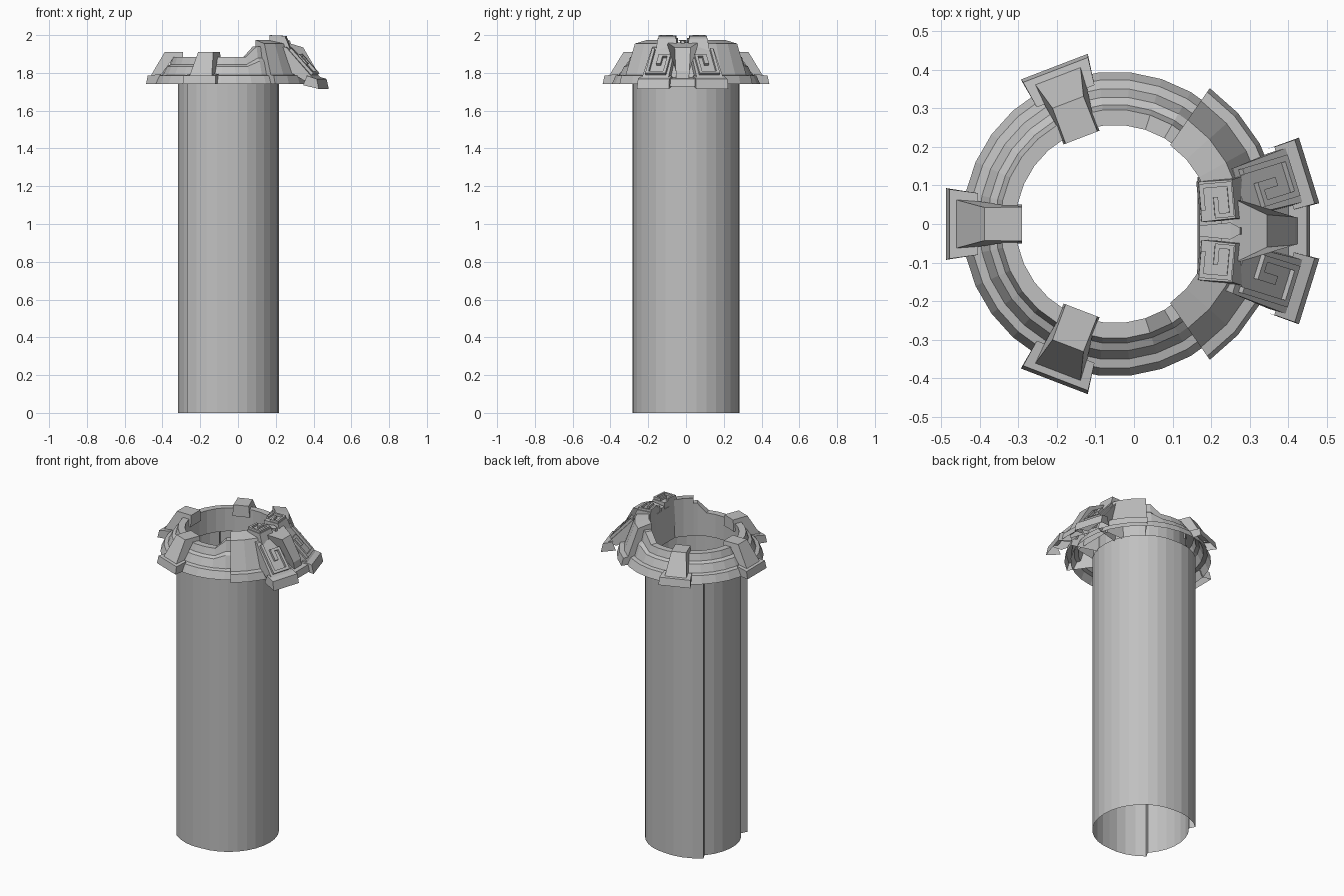
import bpy, bmesh
from math import sin, cos, radians
from mathutils import Vector, Matrix

if "Cube" in bpy.data.objects:
    bpy.data.objects.remove(bpy.data.objects["Cube"])

stone = bpy.data.materials.new("grey_stone")
stone.use_nodes = True
GREY = (0.53, 0.53, 0.53, 1)
stone.diffuse_color = GREY
stone.node_tree.nodes["Principled BSDF"].inputs["Base Color"].default_value = GREY

AXIS_X = -0.05        # centre of the shaft
CREST_Y = -0.018      # centre line of the crest group


def finish(name, bm, recalc=True):
    if recalc:
        bmesh.ops.recalc_face_normals(bm, faces=bm.faces)
    mesh = bpy.data.meshes.new(name)
    bm.to_mesh(mesh)
    bm.free()
    mesh.materials.append(stone)
    obj = bpy.data.objects.new(name, mesh)
    bpy.context.collection.objects.link(obj)


def placement(angle, y0):
    return Matrix.Translation((AXIS_X, y0, 0)) @ Matrix.Rotation(radians(angle), 4, 'Z')


def sweep(name, profile, angles, closed=False, lift=lambda a, z: 0):
    """Turn a (radius, height) profile around the shaft, open underneath."""
    bm = bmesh.new()
    rows = []
    for a in angles:
        c, s = cos(radians(a)), sin(radians(a))
        rows.append([bm.verts.new((AXIS_X + r * c, r * s, z + lift(a, z))) for r, z in profile])
    pairs = list(zip(rows, rows[1:])) + ([(rows[-1], rows[0])] if closed else [])
    for p, q in pairs:
        for i in range(len(profile) - 1):
            bm.faces.new((p[i], p[i + 1], q[i + 1], q[i]))
    if not closed:
        bm.faces.new(rows[0])
        bm.faces.new(rows[-1])
    finish(name, bm)


def wedge(name, angle, profile, y0=0.0, under=()):
    """Mirror-symmetric shell of (radius, height, half width); under only bounds its sides."""
    bm = bmesh.new()
    rot = placement(angle, y0)
    points = list(profile) + list(under)
    sides = [[bm.verts.new(rot @ Vector((r, k * w, z))) for r, z, w in points] for k in (1, -1)]
    for i in range(len(profile) - 1):
        bm.faces.new((sides[0][i], sides[0][i + 1], sides[1][i + 1], sides[1][i]))
    for side in sides:
        bm.faces.new(side)
    finish(name, bm)


def bars(name, angle, y0, start, end, rects, height, flip):
    """Raised bars (v0, v1, u0, u1) on a slope from start to end, both (radius, height)."""
    bm = bmesh.new()
    rot = placement(angle, y0)
    a, b = Vector((start[0], 0, start[1])), Vector((end[0], 0, end[1]))
    down = (b - a).normalized()
    up = Vector((-down.z, 0, down.x))
    frame = Matrix((down, (0, 1, 0), up)).transposed().to_4x4()
    for v0, v1, u0, u1 in rects:
        mid = a + down * (v0 + v1) / 2 + up * (height / 2 - 0.001)
        mid.y = flip * (u0 + u1) / 2
        bmesh.ops.create_cube(bm, size=1, matrix=rot @ Matrix.Translation(mid) @ frame
                              @ Matrix.Diagonal((v1 - v0, u1 - u0, height, 1)))
    finish(name, bm)


# Open shaft: the wall swells toward -x, then steps in to a round back panel
outline = []
for i in range(25):
    deg = -137 + 274 * i / 24
    a = radians(deg)
    swell = 1 + 0.13 * max(0, (abs(deg) - 90) / 47)
    outline.append((0.267 * swell * cos(a), 0.28 * swell * sin(a)))
for i in range(8):
    a = radians(138.5 + 83 * i / 7)
    outline.append((0.27 * cos(a), 0.27 * sin(a)))
bm = bmesh.new()
low, high = ([bm.verts.new((AXIS_X + x, y, z)) for x, y in outline] for z in (0, 1.75))
for i in range(len(outline)):
    j = (i + 1) % len(outline)
    bm.faces.new((low[i], low[j], high[j], high[i]))
finish("shaft_wall", bm, recalc=False)


# Stepped rim, rising toward the crest
def rim_lift(a, z):
    a = min(a, 360 - a)
    rise = max(0, min(1, (72 - a) / 12))
    return 0.055 * rise * max(0, min(1, (z - 1.79) / 0.09))


rim_profile = [(0.395, 1.74), (0.375, 1.785), (0.352, 1.79), (0.33, 1.835),
               (0.31, 1.845), (0.297, 1.885), (0.257, 1.885), (0.257, 1.74)]
sweep("rim", rim_profile, range(0, 360, 12), True, rim_lift)

# Three clamps over the rim, each a wide foot and a narrow arm
foot = [(0.437, 1.74, 0.093), (0.428, 1.785, 0.09), (0.355, 1.795, 0.08)]
foot_under = [(0.38, 1.74, 0.082)]
arm = [(0.412, 1.785, 0.063), (0.338, 1.91, 0.043), (0.24, 1.91, 0.044), (0.24, 1.84, 0.05)]
arm_under = [(0.258, 1.84, 0.05), (0.26, 1.875, 0.05), (0.295, 1.875, 0.05), (0.36, 1.785, 0.06)]
for label, angle in (("back", 111), ("side", 180), ("front", 249)):
    wedge(label + "_clamp_foot", angle, foot, under=foot_under)
    wedge(label + "_clamp_arm", angle, arm, under=arm_under)

# Raised shoulders on both sides of the crest
shoulder = [(0.43, 1.74), (0.418, 1.785), (0.39, 1.79), (0.33, 1.955),
            (0.25, 1.975), (0.25, 1.74)]
for label, k in (("back", 1), ("front", -1)):
    sweep(label + "_shoulder", shoulder, [k * a for a in (16, 29, 42, 55)])

# Flat wall behind the crest
wedge("crest_back", 0, [(0.34, 1.75, 0.13), (0.32, 1.94, 0.12), (0.22, 1.95, 0.125),
                        (0.215, 1.74, 0.14)], CREST_Y)

# Paired shields with posts and square hook reliefs
shield_foot = [(0.528, 1.715, 0.089), (0.516, 1.768, 0.087), (0.46, 1.785, 0.085)]
shield_foot_under = [(0.44, 1.735, 0.085)]
shield = [(0.495, 1.768, 0.074), (0.34, 1.935, 0.064), (0.28, 1.945, 0.058)]
shield_under = [(0.28, 1.85, 0.058), (0.44, 1.76, 0.074)]
post = [(0.335, 1.92, 0.056), (0.31, 1.982, 0.05), (0.222, 1.986, 0.052), (0.217, 1.82, 0.054)]
hook = [(0.02, 0.2, 0.04, 0.056), (0.184, 0.2, -0.052, 0.056), (0.06, 0.2, -0.056, -0.04),
        (0.06, 0.076, -0.056, -0.01), (0.06, 0.13, -0.014, 0.01)]
small_hook = [(0, 0.085, 0.034, 0.046), (0.073, 0.085, -0.04, 0.046), (0.035, 0.085, -0.046, -0.034),
              (0.035, 0.047, -0.046, 0.008), (0, 0.012, -0.024, 0.046)]
for label, k in (("back", 1), ("front", -1)):
    angle = 17.3 * k
    post_y = CREST_Y + 0.056 * k
    wedge(label + "_shield_foot", angle, shield_foot, CREST_Y, shield_foot_under)
    wedge(label + "_shield", angle, shield, CREST_Y, shield_under)
    bars(label + "_shield_hook", angle, CREST_Y, (0.34, 1.935), (0.495, 1.768), hook, 0.016, k)
    wedge(label + "_post", 5 * k, post, post_y)
    bars(label + "_post_hook", 5 * k, post_y, (0.222, 1.986), (0.31, 1.982), small_hook, 0.0145, k)

# Central crest with nose and tongue
wedge("crest_skirt", 0, [(0.507, 1.728, 0.085), (0.498, 1.768, 0.08), (0.45, 1.775, 0.08),
                         (0.30, 1.93, 0.07)], CREST_Y, [(0.30, 1.88, 0.07), (0.44, 1.74, 0.08)])
wedge("crest_nose", 0, [(0.475, 1.765, 0.034), (0.468, 1.81, 0.036), (0.395, 1.935, 0.042),
                        (0.305, 1.962, 0.085), (0.275, 1.962, 0.03), (0.28, 1.9, 0.03)], CREST_Y)
wedge("crest_tongue", 0, [(0.33, 1.95, 0.01), (0.325, 1.972, 0.008), (0.30, 1.974, 0.022),
                          (0.22, 1.968, 0.014), (0.22, 1.92, 0.014)], CREST_Y)
